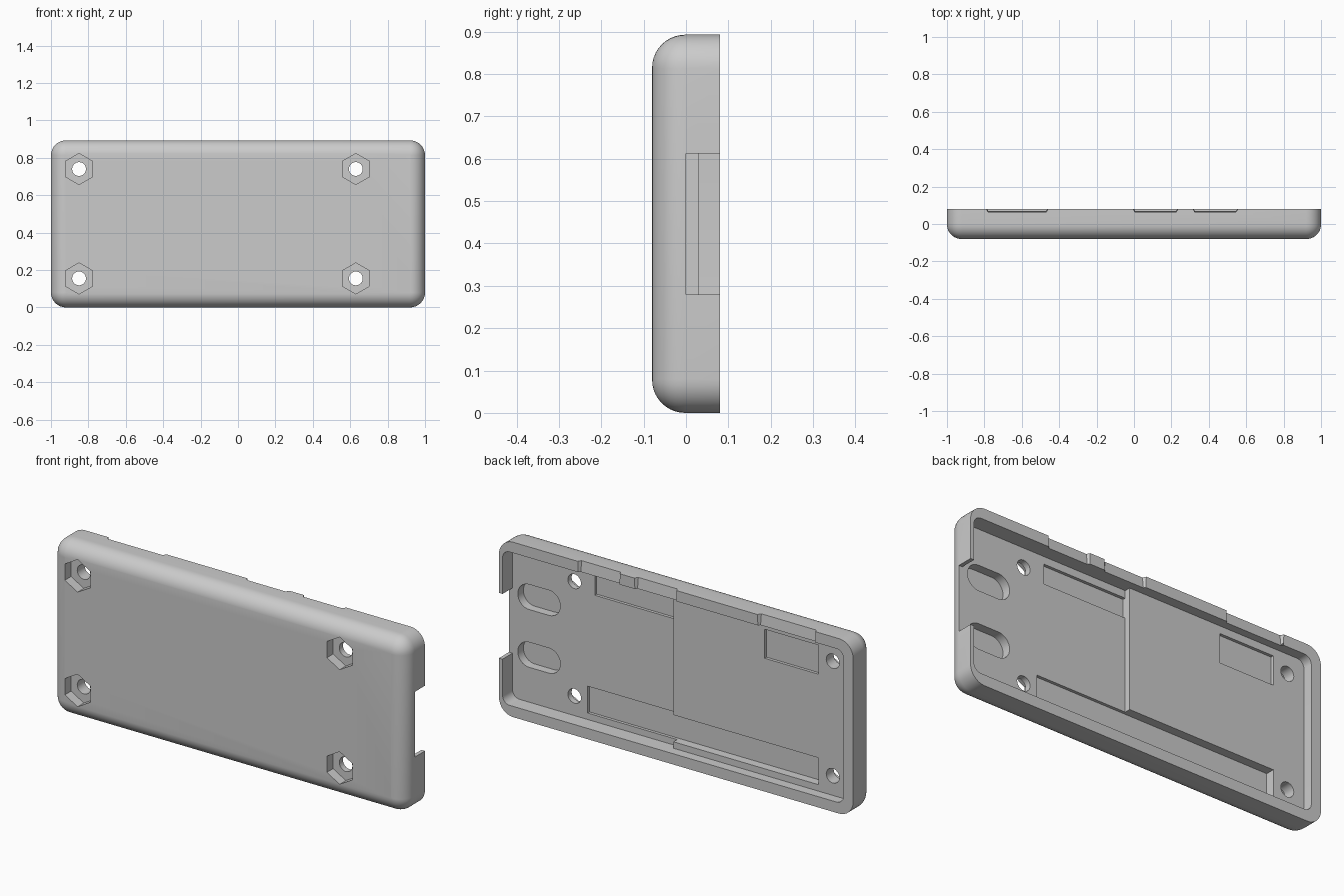
import bpy
import bmesh
from math import sin, cos, pi, radians

cube = bpy.data.objects.get("Cube")
if cube:
    bpy.data.objects.remove(cube, do_unlink=True)

gray = bpy.data.materials.new("plain_gray")
gray.use_nodes = True
gray.diffuse_color = (0.6, 0.6, 0.6, 1)
gray.node_tree.nodes["Principled BSDF"].inputs["Base Color"].default_value = (0.6, 0.6, 0.6, 1)


def loft(name, rings):
    """Closed solid through a list of point rings."""
    bm = bmesh.new()
    loops = [[bm.verts.new(p) for p in ring] for ring in rings]
    n = len(loops[0])
    for a, b in zip(loops, loops[1:]):
        for i in range(n):
            j = (i + 1) % n
            bm.faces.new((a[i], a[j], b[j], b[i]))
    bm.faces.new(loops[0][::-1])
    bm.faces.new(loops[-1])
    bmesh.ops.recalc_face_normals(bm, faces=bm.faces[:])
    mesh = bpy.data.meshes.new(name)
    bm.to_mesh(mesh)
    bm.free()
    mesh.materials.append(gray)
    obj = bpy.data.objects.new(name, mesh)
    bpy.context.collection.objects.link(obj)
    return obj


def rounded_ring(x0, x1, z0, z1, r, y, seg=8):
    """Rounded rectangle in the xz plane."""
    centres = ((x1 - r, z1 - r), (x0 + r, z1 - r), (x0 + r, z0 + r), (x1 - r, z0 + r))
    return [(cx + r * cos(a), y, cz + r * sin(a))
            for k, (cx, cz) in enumerate(centres)
            for a in [(k + i / seg) * pi / 2 for i in range(seg + 1)]]


def rounded_prism(name, x0, x1, z0, z1, r, y0, y1):
    return loft(name, [rounded_ring(x0, x1, z0, z1, r, y) for y in (y0, y1)])


def box(name, x0, x1, y0, y1, z0, z1):
    return loft(name, [[(x0, y, z0), (x1, y, z0), (x1, y, z1), (x0, y, z1)] for y in (y0, y1)])


def polygon_prism(name, x, z, r, sides, y0, y1):
    angles = [pi / 2 + 2 * pi * i / sides for i in range(sides)]
    return loft(name, [[(x + r * cos(a), y, z + r * sin(a)) for a in angles] for y in (y0, y1)])


def combine(target, tool, operation="DIFFERENCE"):
    tool.hide_render = True
    mod = target.modifiers.new(tool.name, "BOOLEAN")
    mod.operation = operation
    mod.solver = "EXACT"
    mod.object = tool
    bpy.context.view_layer.objects.active = target
    bpy.ops.object.modifier_apply(modifier=mod.name)
    bpy.data.objects.remove(tool, do_unlink=True)


# Outer shell with a rounded front edge
HEIGHT, EDGE, CORNER, BACK = 0.893, 0.078, 0.08, 0.08
rings = []
for i in range(11):
    a = i / 10 * pi / 2
    d = EDGE * (1 - sin(a))
    rings.append(rounded_ring(-1 + d, 1 - d, d, HEIGHT - d, CORNER - d, -BACK + EDGE * (1 - cos(a))))
rings.append(rounded_ring(-1, 1, 0, HEIGHT, CORNER, BACK))
shell = loft("case_shell", rings)

# Inner cavity and its raised floor
combine(shell, rounded_prism("cavity", -0.945, 0.98, 0.055, 0.838, 0.04, 0, 0.2))
combine(shell, box("raised_floor", -0.965, 0.05, -0.03, 0.03, 0.035, 0.858), "UNION")

# End notch and shallow floor pockets
combine(shell, box("end_notch", 0.96, 1.1, 0, 0.2, 0.28, 0.613))
combine(shell, box("lower_pocket", -0.77, 0.555, -0.015, 0.06, 0.088, 0.225))
combine(shell, box("upper_pocket", 0.05, 0.515, -0.015, 0.06, 0.70, 0.80))
combine(shell, box("corner_pocket", -0.77, -0.465, 0.015, 0.06, 0.652, 0.80))

# Blind oval slots
for z in (0.297, 0.592):
    combine(shell, rounded_prism("oval_slot", 0.71, 0.95, z - 0.064, z + 0.064, 0.0638, -0.045, 0.05))

# Screw holes with hexagonal nut recesses on the front
for x in (-0.85, 0.63):
    for z in (0.155, 0.74):
        combine(shell, polygon_prism("nut_recess", x, z, 0.083, 6, -0.2, -0.03))
        combine(shell, polygon_prism("screw_hole", x, z, 0.037, 24, -0.2, 0.2))

# Sloped port reliefs in the top rim
for x0, x1 in ((-0.78, -0.47), (0.005, 0.225), (0.325, 0.545)):
    low = [(x0, 0.06, 0.92), (x1, 0.06, 0.92), (x1, 0.072, 0.82), (x0, 0.072, 0.82)]
    high = [(x + (0.02 if x == x1 else -0.02), 0.1, z) for x, y, z in low]
    combine(shell, loft("port_relief", [low, high]))

# Smooth the rounded surfaces, keep hard edges
bpy.ops.object.select_all(action="DESELECT")
shell.select_set(True)
bpy.context.view_layer.objects.active = shell
bpy.ops.object.shade_smooth_by_angle(angle=radians(30))
